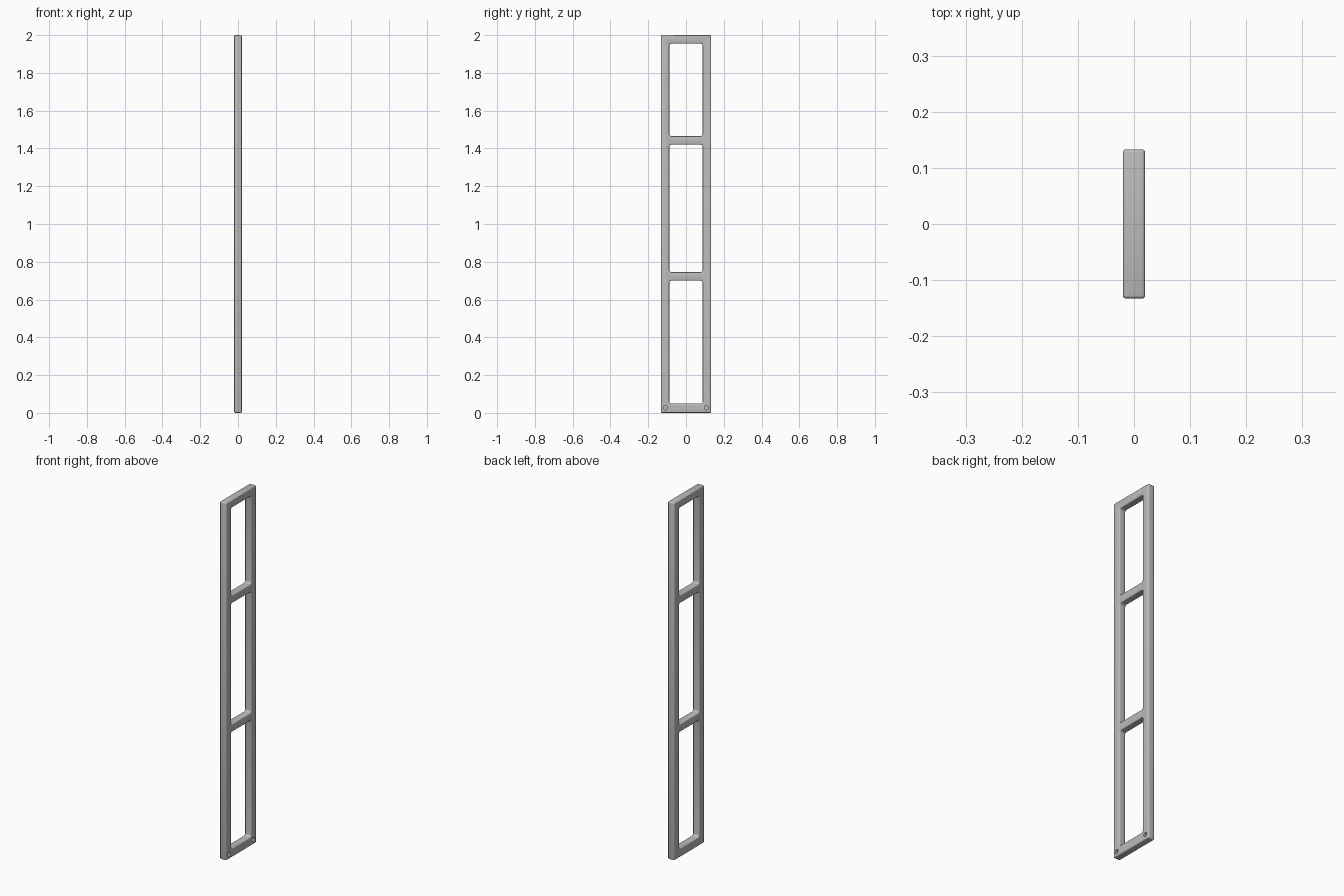
import bpy
from math import radians

cube = bpy.data.objects.get("Cube")
if cube:
    bpy.data.objects.remove(cube, do_unlink=True)

HALF_X, HALF_Y, HEIGHT = 0.02, 0.133, 2.0
OPENING_HALF_Y = 0.088
OPENINGS = [(0.05, 0.70), (0.745, 1.42), (1.465, 1.955)]

grey = bpy.data.materials.new("grey_metal")
grey.use_nodes = True
colour = (0.5, 0.5, 0.5, 1)
grey.diffuse_color = colour
grey.node_tree.nodes["Principled BSDF"].inputs["Base Color"].default_value = colour


def box(name, size, centre):
    bpy.ops.mesh.primitive_cube_add(size=1, location=centre)
    ob = bpy.context.object
    ob.name = name
    ob.scale = size
    bpy.ops.object.transform_apply(location=False, rotation=False, scale=True)
    ob.data.materials.append(grey)
    return ob


def apply(ob, mod):
    bpy.context.view_layer.objects.active = ob
    bpy.ops.object.modifier_apply(modifier=mod.name)


def bevel(ob, width, segments, edge_weights=False):
    mod = ob.modifiers.new("round", 'BEVEL')
    mod.width = width
    mod.segments = segments
    mod.limit_method = 'WEIGHT' if edge_weights else 'ANGLE'
    mod.angle_limit = radians(40)
    apply(ob, mod)


def cut(ob, cutter):
    mod = ob.modifiers.new("cut", 'BOOLEAN')
    mod.operation = 'DIFFERENCE'
    mod.solver = 'EXACT'
    mod.object = cutter
    apply(ob, mod)
    bpy.data.objects.remove(cutter, do_unlink=True)


# Upright panel
frame = box("ladder_frame", (2 * HALF_X, 2 * HALF_Y, HEIGHT), (0, 0, HEIGHT / 2))

# Three openings with rounded corners, leaving the rails and rungs
for low, high in OPENINGS:
    cutter = box("opening_cutter", (0.2, 2 * OPENING_HALF_Y, high - low),
                 (0, 0, (low + high) / 2))
    weights = cutter.data.attributes.new("bevel_weight_edge", 'FLOAT', 'EDGE')
    for edge in cutter.data.edges:
        a, b = (cutter.data.vertices[i].co for i in edge.vertices)
        weights.data[edge.index].value = float(abs(a.x - b.x) > 0.1)
    bevel(cutter, 0.011, 4, edge_weights=True)
    cut(frame, cutter)

# Softened edges all round
bevel(frame, 0.006, 3)

# Two blind screw holes at the foot of one face
for side in (-1, 1):
    bpy.ops.mesh.primitive_cylinder_add(
        vertices=24, radius=0.011, depth=0.04,
        location=(HALF_X, side * 0.108, 0.027), rotation=(0, radians(90), 0))
    hole = bpy.context.object
    hole.data.materials.append(grey)
    cut(frame, hole)

bpy.ops.object.select_all(action='DESELECT')
frame.select_set(True)
bpy.context.view_layer.objects.active = frame
bpy.ops.object.shade_smooth_by_angle(angle=radians(35))
